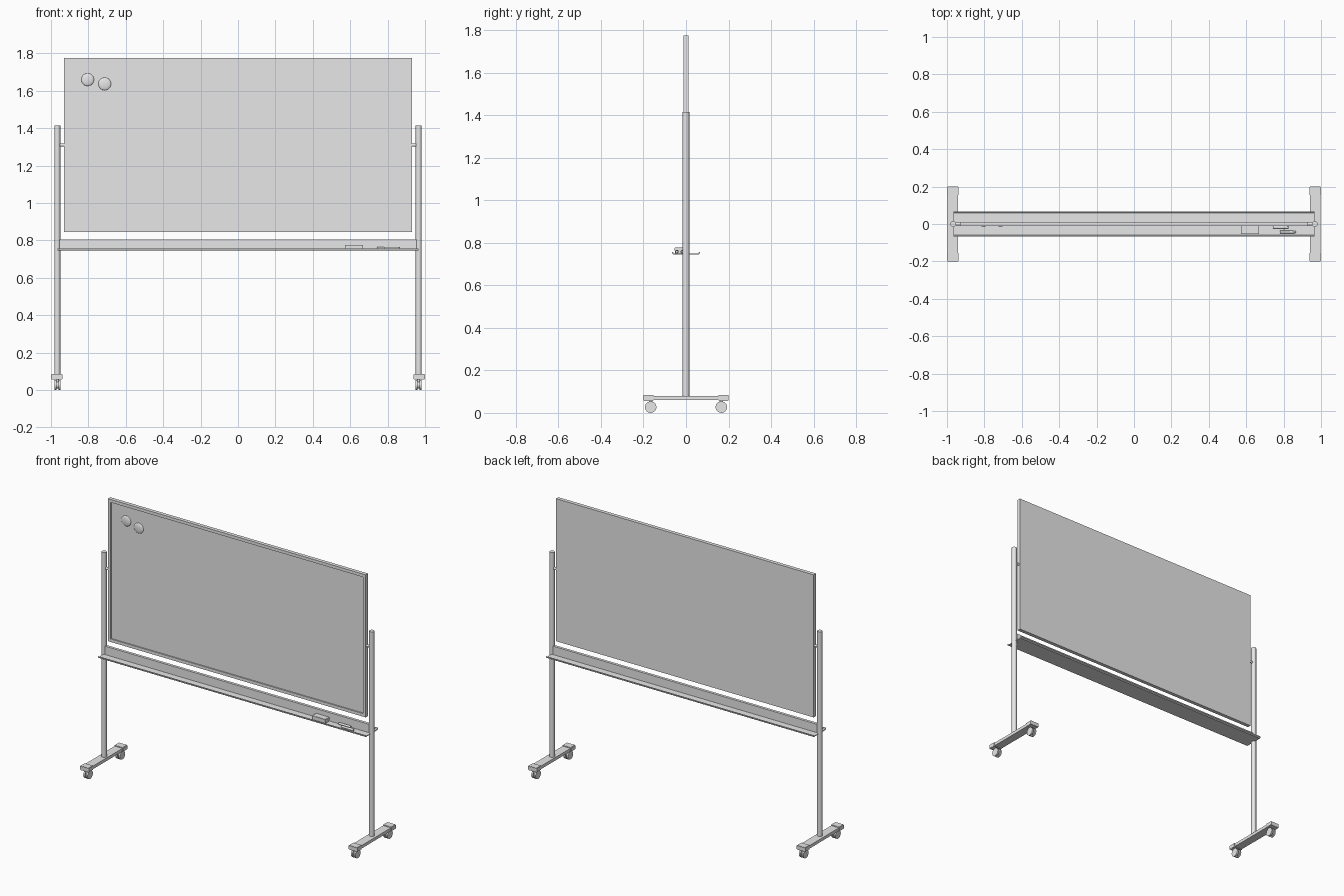
import bpy, bmesh, math
from mathutils import Matrix, Vector

cube = bpy.data.objects.get("Cube")
if cube:
    bpy.data.objects.remove(cube, do_unlink=True)

grey = bpy.data.materials.new("light_grey")
grey.use_nodes = True
grey.diffuse_color = (0.8, 0.8, 0.8, 1)
grey.node_tree.nodes["Principled BSDF"].inputs["Base Color"].default_value = (0.8, 0.8, 0.8, 1)


def make(name, bm, smooth=False):
    bmesh.ops.recalc_face_normals(bm, faces=bm.faces)
    mesh = bpy.data.meshes.new(name)
    bm.to_mesh(mesh)
    bm.free()
    mesh.materials.append(grey)
    obj = bpy.data.objects.new(name, mesh)
    bpy.context.collection.objects.link(obj)
    if smooth:
        bpy.ops.object.select_all(action='DESELECT')
        obj.select_set(True)
        bpy.context.view_layer.objects.active = obj
        bpy.ops.object.shade_smooth_by_angle(angle=math.radians(35))
    return obj


def box(name, lo, hi, bevel=0):
    lo, hi = Vector(lo), Vector(hi)
    bm = bmesh.new()
    bmesh.ops.create_cube(bm, size=1, matrix=Matrix.Translation((lo + hi) / 2)
                          @ Matrix.Diagonal((*(hi - lo), 1)))
    if bevel:
        bmesh.ops.bevel(bm, geom=bm.edges[:], offset=bevel, segments=2, affect='EDGES')
    return make(name, bm)


def rod(name, start, end, radius, sides=24, tip=None):
    start, end = Vector(start), Vector(end)
    axis = end - start
    turn = axis.to_track_quat('Z', 'Y').to_matrix().to_4x4()
    bm = bmesh.new()
    bmesh.ops.create_cone(bm, cap_ends=True, segments=sides, radius1=radius,
                          radius2=radius if tip is None else tip, depth=axis.length,
                          matrix=Matrix.Translation((start + end) / 2) @ turn)
    return make(name, bm, True)


def extrude_x(name, profile, half):
    bm = bmesh.new()
    face = bm.faces.new([bm.verts.new((-half, y, z)) for y, z in profile])
    geom = bmesh.ops.extrude_face_region(bm, geom=[face])["geom"]
    moved = [v for v in geom if isinstance(v, bmesh.types.BMVert)]
    bmesh.ops.translate(bm, verts=moved, vec=(2 * half, 0, 0))
    return make(name, bm)


# Board: slab whose front face is inset and recessed to leave a frame
bm = bmesh.new()
bmesh.ops.create_cube(bm, size=1, matrix=Matrix.Translation((0, 0, 1.31))
                      @ Matrix.Diagonal((1.86, 0.024, 0.93, 1)))
front = min(bm.faces, key=lambda f: f.calc_center_median().y)
bmesh.ops.inset_region(bm, faces=[front], thickness=0.028)
rim = bmesh.ops.extrude_face_region(bm, geom=[front])["geom"]
bmesh.ops.translate(bm, verts=[v for v in rim if isinstance(v, bmesh.types.BMVert)],
                    vec=(0, 0.008, 0))
bmesh.ops.delete(bm, geom=[f for f in [front] if f.is_valid], context='FACES')
make("board", bm)

# Domed magnets on the writing surface
for name, x, z in (("magnet_outer", -0.804, 1.66), ("magnet_inner", -0.713, 1.637)):
    bm = bmesh.new()
    bmesh.ops.create_uvsphere(bm, u_segments=28, v_segments=14, radius=0.034,
                              matrix=Matrix.Translation((x, -0.004, z))
                              @ Matrix.Diagonal((1, 0.25, 1, 1)))
    make(name, bm, True)

# Crossbar and double-sided tray with upturned lips
box("crossbar", (-0.957, -0.009, 0.748), (0.957, 0.009, 0.805))
half_profile = [(0.06, 0.745), (0.066, 0.75), (0.066, 0.757),
                (0.062, 0.757), (0.058, 0.75)]
profile = half_profile + [(-y, z) for y, z in reversed(half_profile)]
extrude_x("tray", profile, 0.965)

# Eraser and pens in the tray
box("eraser_felt", (0.573, -0.052, 0.75), (0.667, -0.013, 0.762))
box("eraser_grip", (0.571, -0.054, 0.762), (0.669, -0.011, 0.777), 0.002)
for name, x, y in (("pen_rear", 0.742, -0.018), ("pen_front", 0.78, -0.043)):
    z = 0.758
    rod(name + "_body", (x, y, z), (x + 0.055, y, z), 0.007, 16)
    rod(name + "_cap", (x + 0.055, y, z), (x + 0.085, y, z), 0.008, 16, 0.006)

# Posts, pivots, feet and casters, repeated on both sides
for side, s in (("right", -1), ("left", 1)):
    x = s * 0.966
    rod(side + "_post", (x, 0, 0.07), (x, 0, 1.415), 0.016, 12)
    rod(side + "_pivot", (x, 0, 1.31), (s * 0.925, 0, 1.31), 0.008, 16)
    fx = s * 0.969
    box(side + "_foot", (fx - 0.028, -0.16, 0.06), (fx + 0.028, 0.16, 0.08))
    for end, e in (("front", -1), ("back", 1)):
        label = f"{side}_{end}_"
        ys = sorted((e * 0.152, e * 0.2))
        box(label + "foot_cap", (fx - 0.031, ys[0], 0.057), (fx + 0.031, ys[1], 0.085), 0.002)
        y = e * 0.166
        rod(label + "caster_stem", (x, y, 0.03), (x, y, 0.06), 0.008, 16)
        rod(label + "caster_hub", (x - 0.012, y, 0.027), (x + 0.012, y, 0.027), 0.018)
        for part, w in (("wheel_a", -1), ("wheel_b", 1)):
            rod(label + part, (x + w * 0.005, y, 0.027), (x + w * 0.016, y, 0.027), 0.027)
